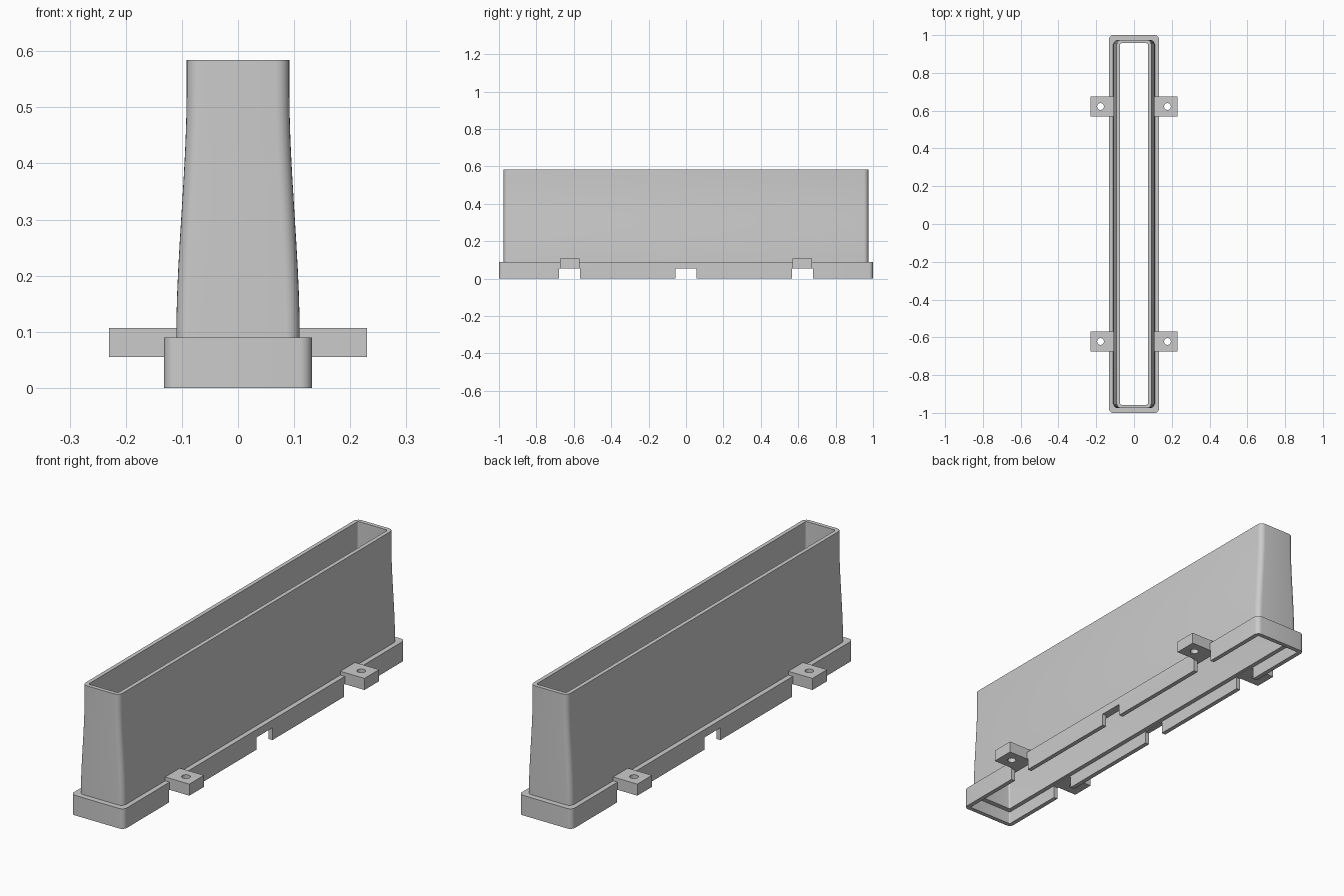
import bpy, bmesh, math

if "Cube" in bpy.data.objects:
    bpy.data.objects.remove(bpy.data.objects["Cube"], do_unlink=True)

grey = bpy.data.materials.new("light grey plastic")
grey.use_nodes = True
colour = (0.6, 0.6, 0.6, 1)
grey.diffuse_color = colour
grey.node_tree.nodes["Principled BSDF"].inputs["Base Color"].default_value = colour


def finish(name, bm):
    bmesh.ops.recalc_face_normals(bm, faces=bm.faces)
    mesh = bpy.data.meshes.new(name)
    bm.to_mesh(mesh)
    bm.free()
    mesh.materials.append(grey)
    ob = bpy.data.objects.new(name, mesh)
    bpy.context.collection.objects.link(ob)
    return ob


def box(name, x0, x1, y0, y1, z0, z1):
    bm = bmesh.new()
    bmesh.ops.create_cube(bm, size=1)
    for v in bm.verts:
        v.co = [a + (c + 0.5) * (b - a) for c, a, b in
                zip(v.co, (x0, y0, z0), (x1, y1, z1))]
    return finish(name, bm)


def cut(ob, cutter):
    mod = ob.modifiers.new("cut", 'BOOLEAN')
    mod.operation = 'DIFFERENCE'
    mod.solver = 'EXACT'
    mod.object = cutter
    bpy.context.view_layer.objects.active = ob
    bpy.ops.object.modifier_apply(modifier=mod.name)
    bpy.data.objects.remove(cutter, do_unlink=True)


def smooth(ob):
    bpy.ops.object.select_all(action='DESELECT')
    ob.select_set(True)
    bpy.context.view_layer.objects.active = ob
    bpy.ops.object.shade_smooth_by_angle(angle=math.radians(30))


def ring(bm, hx, hy, r, z, steps=6):
    """Rounded rectangle of vertices at height z."""
    verts = []
    for i, (sx, sy) in enumerate([(1, 1), (-1, 1), (-1, -1), (1, -1)]):
        for k in range(steps + 1):
            a = math.pi / 2 * (i + k / steps)
            verts.append(bm.verts.new((sx * (hx - r) + r * math.cos(a),
                                       sy * (hy - r) + r * math.sin(a), z)))
    return verts


# Hollow body and skirt, lofted as one closed shell
LOW, HIGH, TOP, WALL, LEDGE = 0.11, 0.0915, 0.584, 0.018, 0.058
END = 0.975


def half_width(z):
    t = min(max((z - 0.09) / 0.44, 0), 1)
    return LOW + (HIGH - LOW) * t * t * (3 - 2 * t)


levels = [0.09 + (TOP - 0.09) * i / 12 for i in range(13)]
sections = [(0.132, 1, 0.022, 0), (0.132, 1, 0.022, 0.09)]
sections += [(half_width(z), END, 0.024, z) for z in levels]
sections += [(half_width(z) - WALL, END - WALL, 0.008, z)
             for z in reversed(levels)]
sections += [(LOW - WALL, END - WALL, 0.008, LEDGE),
             (0.112, 0.98, 0.006, LEDGE), (0.112, 0.98, 0.006, 0)]

bm = bmesh.new()
rings = [ring(bm, *s) for s in sections]
for a, b in zip(rings, rings[1:] + rings[:1]):
    for i in range(len(a)):
        j = (i + 1) % len(a)
        bm.faces.new((a[i], a[j], b[j], b[i]))
shell = finish("hollow_body", bm)

# Drain notches through both sides of the skirt
for y in (-0.622, 0, 0.622):
    cut(shell, box("notch_cutter", -0.3, 0.3, y - 0.056, y + 0.056, -0.1, 0.055))
smooth(shell)

# Mounting tabs with a screw hole each
for side, sx in (("left", 1), ("right", -1)):
    for place, y in (("front", -0.622), ("back", 0.622)):
        x0, x1 = sorted((sx * 0.104, sx * 0.23))
        tab = box(f"mounting_tab_{place}_{side}", x0, x1,
                  y - 0.052, y + 0.052, 0.055, 0.107)
        hole = bmesh.new()
        bmesh.ops.create_cone(hole, cap_ends=True, segments=32,
                              radius1=0.018, radius2=0.018, depth=0.3)
        bmesh.ops.translate(hole, verts=hole.verts, vec=(sx * 0.177, y, 0.08))
        cut(tab, finish("hole_cutter", hole))
        smooth(tab)
